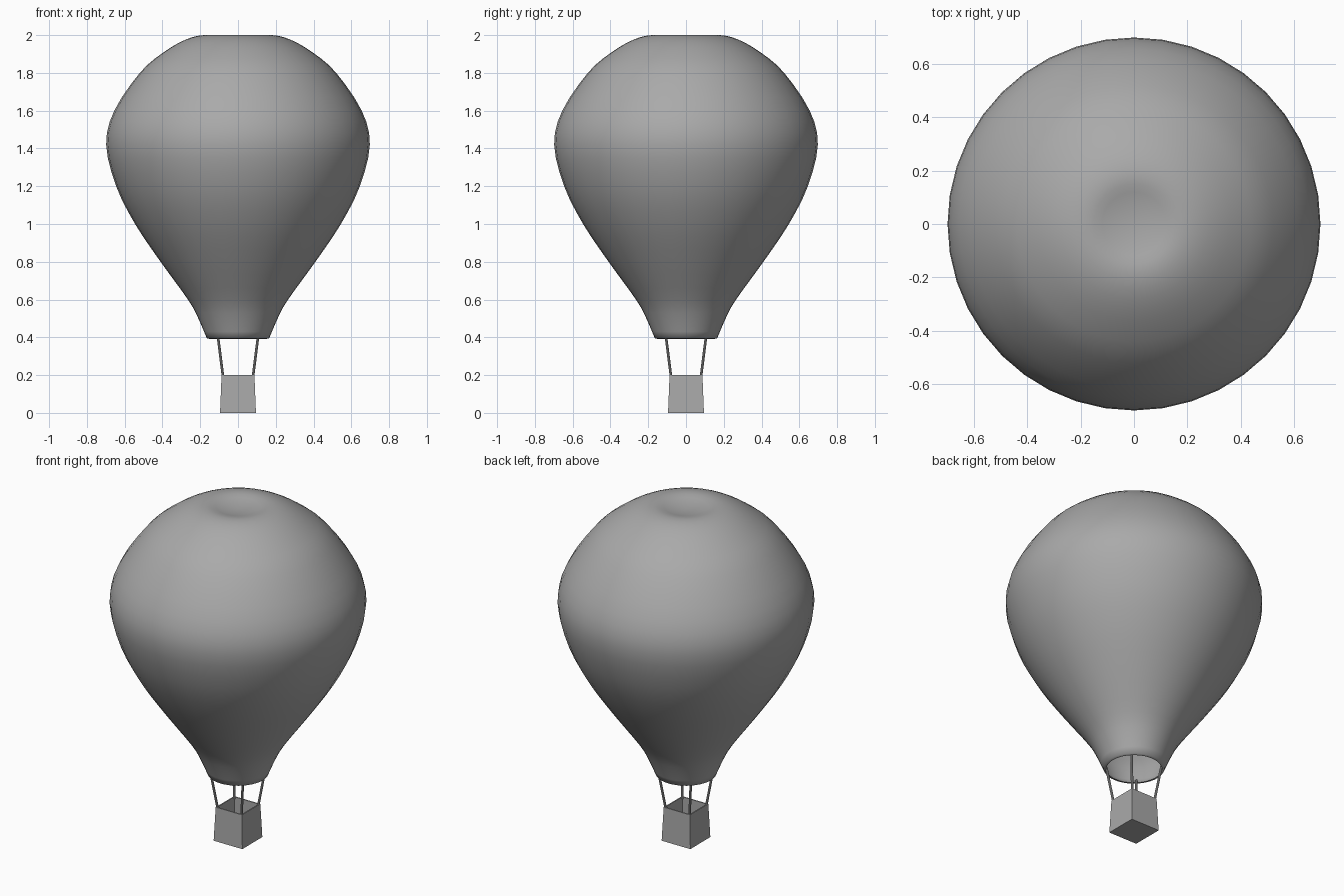
import bpy, bmesh, math
from mathutils import Vector, Matrix

if "Cube" in bpy.data.objects:
    bpy.data.objects.remove(bpy.data.objects["Cube"])

grey = bpy.data.materials.new("grey")
grey.diffuse_color = (0.4, 0.4, 0.4, 1)
grey.use_nodes = True
grey.node_tree.nodes["Principled BSDF"].inputs["Base Color"].default_value = grey.diffuse_color


def finish(bm, name, smooth):
    bmesh.ops.recalc_face_normals(bm, faces=bm.faces[:])
    me = bpy.data.meshes.new(name)
    bm.to_mesh(me)
    bm.free()
    me.materials.append(grey)
    for p in me.polygons:
        p.use_smooth = smooth
    ob = bpy.data.objects.new(name, me)
    bpy.context.collection.objects.link(ob)
    return ob


def catmull(pts, steps):
    """Smooth a profile through its control points."""
    ps = [Vector(p) for p in pts]
    ps = [2 * ps[0] - ps[1]] + ps + [2 * ps[-1] - ps[-2]]
    out = []
    for a, b, c, d in zip(ps, ps[1:], ps[2:], ps[3:]):
        for i in range(steps):
            t = i / steps
            out.append(0.5 * (2 * b + (c - a) * t + (2 * a - 5 * b + 4 * c - d) * t * t
                              + (3 * b - a - 3 * c + d) * t ** 3))
    return out + [ps[-2]]


# Envelope: (radius, height) profile spun around z, open at the mouth, dimpled at the crown
profile = [(0.165, 0.395), (0.21, 0.5), (0.265, 0.6), (0.41, 0.8), (0.545, 1.0),
           (0.645, 1.2), (0.698, 1.42), (0.655, 1.6), (0.52, 1.8), (0.40, 1.905),
           (0.28, 1.975), (0.18, 2.0), (0.09, 1.985)]
rings = [Vector((0.15, 0.392))] + catmull(profile, 3)
SEG = 40
bm = bmesh.new()
loops = []
for r, z in rings:
    loops.append([bm.verts.new((r * math.cos(math.tau * i / SEG),
                                r * math.sin(math.tau * i / SEG), z)) for i in range(SEG)])
for lo, hi in zip(loops, loops[1:]):
    for i in range(SEG):
        j = (i + 1) % SEG
        bm.faces.new((lo[i], lo[j], hi[j], hi[i]))
crown = bm.verts.new((0, 0, 1.975))
for i in range(SEG):
    bm.faces.new((loops[-1][i], loops[-1][(i + 1) % SEG], crown))
finish(bm, "envelope", True)

# Basket: tapered open box with thin walls
bm = bmesh.new()
bmesh.ops.create_cube(bm, size=1)
for v in bm.verts:
    half = 0.087 if v.co.z > 0 else 0.095
    v.co = (math.copysign(half, v.co.x), math.copysign(half, v.co.y), 0.2 if v.co.z > 0 else 0)
top = max(bm.faces, key=lambda f: f.calc_center_median().z)
bmesh.ops.inset_region(bm, faces=[top], thickness=0.01)
res = bmesh.ops.extrude_face_region(bm, geom=[top])
bmesh.ops.translate(bm, vec=(0, 0, -0.185), verts=[g for g in res["geom"] if isinstance(g, bmesh.types.BMVert)])
bmesh.ops.delete(bm, geom=[top], context='FACES')
finish(bm, "basket", False)

# Ropes: one from each basket corner up into the mouth
for sx in (-1, 1):
    for sy in (-1, 1):
        a = Vector((sx * 0.079, sy * 0.079, 0.19))
        b = Vector((sx * 0.107, sy * 0.107, 0.41))
        d = b - a
        bm = bmesh.new()
        bmesh.ops.create_cone(bm, cap_ends=True, segments=8, radius1=0.007, radius2=0.007, depth=d.length,
                              matrix=Matrix.Translation((a + b) / 2) @ d.to_track_quat('Z', 'Y').to_matrix().to_4x4())
        finish(bm, "rope", False)
